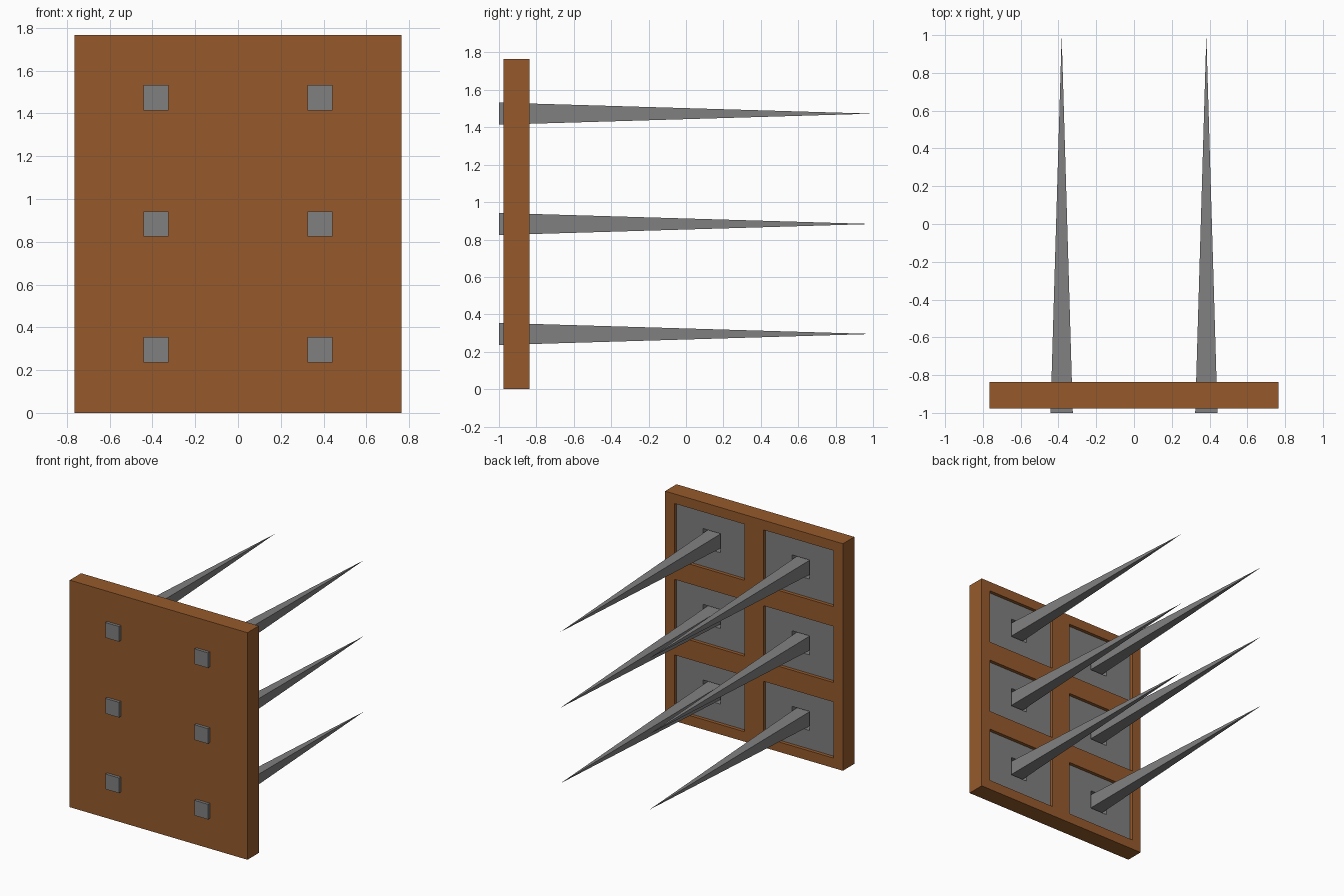
import bpy, bmesh, math
from mathutils import Matrix

if "Cube" in bpy.data.objects:
    bpy.data.objects.remove(bpy.data.objects["Cube"])


def material(name, rgb):
    m = bpy.data.materials.new(name)
    m.diffuse_color = (*rgb, 1)
    m.use_nodes = True
    m.node_tree.nodes["Principled BSDF"].inputs["Base Color"].default_value = m.diffuse_color
    return m


wood = material("brown wood", (0.305, 0.102, 0.025))
steel = material("grey steel", (0.216, 0.216, 0.216))

HX, HEIGHT = 0.765, 1.766
FRONT, BACK = -0.976, -0.836
COLS, ROWS = (-0.383, 0.383), (0.295, 0.883, 1.473)
PX, PZ = 0.302, 0.218          # half size of each recessed panel


def finish(bm, name, mats):
    bmesh.ops.recalc_face_normals(bm, faces=bm.faces)
    me = bpy.data.meshes.new(name)
    bm.to_mesh(me)
    bm.free()
    for m in mats:
        me.materials.append(m)
    ob = bpy.data.objects.new(name, me)
    bpy.context.collection.objects.link(ob)


# Board: back face laid out as a lattice with open panel cells
bm = bmesh.new()
xs = [-HX] + [c + s * PX for c in COLS for s in (-1, 1)] + [HX]
zs = [0] + [r + s * PZ for r in ROWS for s in (-1, 1)] + [HEIGHT]
grid = [[bm.verts.new((x, BACK, z)) for z in zs] for x in xs]
for i in range(len(xs) - 1):
    for k in range(len(zs) - 1):
        cell = [grid[i][k], grid[i + 1][k], grid[i + 1][k + 1], grid[i][k + 1]]
        if i % 2 == 0 or k % 2 == 0:
            bm.faces.new(cell)
            continue
        # recess walls, steel panel floor, square socket around the spike
        cx, cz = COLS[i // 2], ROWS[k // 2]
        ring = cell
        for hx, hz, y, mat in ((PX, PZ, -0.863, 0), (0.074, 0.074, -0.863, 1),
                               (0.074, 0.074, -0.955, 1)):
            nxt = [bm.verts.new((cx + a * hx, y, cz + b * hz))
                   for a, b in ((-1, -1), (1, -1), (1, 1), (-1, 1))]
            for n in range(4):
                m = (n + 1) % 4
                bm.faces.new((ring[n], ring[m], nxt[m], nxt[n])).material_index = mat
            ring = nxt
        bm.faces.new(ring).material_index = 1

# Board edges and front face
rim = [e for e in bm.edges if e.is_boundary]
new = bmesh.ops.extrude_edge_only(bm, edges=rim)["geom"]
for v in new:
    if isinstance(v, bmesh.types.BMVert):
        v.co.y = FRONT
bmesh.ops.contextual_create(bm, geom=[e for e in new if isinstance(e, bmesh.types.BMEdge)
                                      and e.is_boundary])
finish(bm, "board", [wood, steel])

# Spikes: long four-sided points driven through the board
for x in COLS:
    for z in ROWS:
        bm = bmesh.new()
        bmesh.ops.create_cone(bm, cap_ends=True, segments=4, radius1=0.059 * math.sqrt(2),
                              radius2=0, depth=2,
                              matrix=Matrix.Translation((x, 0, z))
                              @ Matrix.Rotation(-math.pi / 2, 4, 'X')
                              @ Matrix.Rotation(math.pi / 4, 4, 'Z'))
        bmesh.ops.remove_doubles(bm, verts=bm.verts, dist=1e-5)
        finish(bm, "spike", [steel])
